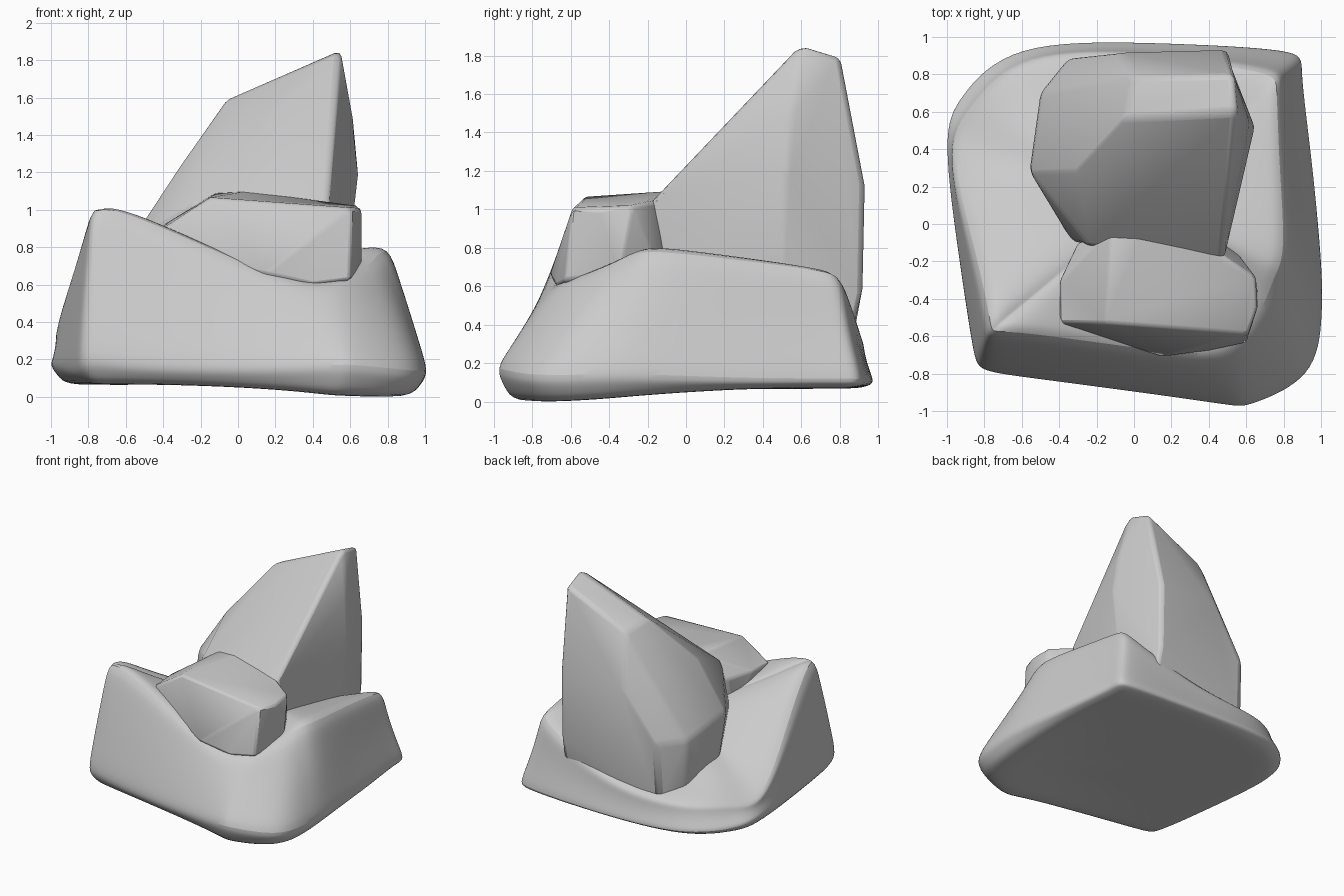
import bpy, bmesh, math
from mathutils import Vector

if "Cube" in bpy.data.objects:
    bpy.data.objects.remove(bpy.data.objects["Cube"])


def finish(bm, name, angle):
    bmesh.ops.recalc_face_normals(bm, faces=bm.faces[:])
    me = bpy.data.meshes.new(name)
    bm.to_mesh(me)
    bm.free()
    ob = bpy.data.objects.new(name, me)
    bpy.context.collection.objects.link(ob)
    bpy.ops.object.select_all(action='DESELECT')
    ob.select_set(True)
    bpy.context.view_layer.objects.active = ob
    bpy.ops.object.shade_smooth_by_angle(angle=math.radians(angle))
    return ob


def boulder(name, pts, width):
    """Chipped stone: convex hull of its corners with worn edges."""
    bm = bmesh.new()
    for p in pts:
        bm.verts.new(p)
    bmesh.ops.convex_hull(bm, input=bm.verts[:])
    loose = [v for v in bm.verts if not v.link_faces]
    bmesh.ops.delete(bm, geom=loose, context='VERTS')
    bmesh.ops.dissolve_limit(bm, angle_limit=math.radians(8),
                             verts=bm.verts[:], edges=bm.edges[:])
    ob = finish(bm, name, 35)
    bev = ob.modifiers.new("worn_edges", 'BEVEL')
    bev.width, bev.segments = width, 2
    bev.limit_method, bev.angle_limit = 'ANGLE', math.radians(18)
    return ob


# Base rock: stations around the rim, (foot x, y, z, rim x, y, z)
stations = [
    (1.0, -.2, .14, .80, -.12, .78), (.95, .35, .12, .78, .3, .735),
    (.89, .8, .12, .76, .70, .68), (.80, .925, .11, .67, .81, .61),
    (.1, .965, .10, .1, .89, .36), (-.6, .935, .12, -.54, .87, .32),
    (-.91, .68, .14, -.83, .62, .31), (-1.0, .42, .17, -.96, .37, .32),
    (-.93, -.2, .16, -.86, -.1, .69), (-.86, -.66, .17, -.78, -.46, .98),
    (-.79, -.78, .21, -.75, -.57, .99), (-.5, -.83, .18, -.60, -.58, .99),
    (.1, -.91, .16, .0, -.66, .73), (.5, -.965, .17, .36, -.69, .61),
    (.64, -.955, .17, .56, -.62, .63), (.93, -.8, .14, .69, -.43, .70),
    (1.0, -.5, .14, .75, -.28, .765)]
bm = bmesh.new()
hollow = Vector((.05, .1, .62))
rings = [[] for _ in range(6)]
for s in stations:
    foot, rim = Vector(s[:3]), Vector(s[3:])

    def low(k):
        d = max(0, (foot.x - foot.y) * k - .4) / 1.1
        return foot.x * k, foot.y * k, .07 - .07 * min(1, d) ** 1.5

    waist = foot.lerp(rim, .5)
    if foot.y < 0:
        waist.xy *= 1.02
    inner = rim.lerp(hollow, .35)
    if rim.x > .6:                      # broad shoulder on the right side
        inner.z = rim.z - .01
    elif rim.x < -.7 and rim.y > -.2:   # fuller slope on the left side
        inner.z += .07
    for ring, p in zip(rings, (low(.5), low(.9), foot, waist, rim, inner)):
        ring.append(bm.verts.new(p))
n = len(stations)
for a, b in zip(rings, rings[1:]):
    for i in range(n):
        j = (i + 1) % n
        bm.faces.new((a[i], a[j], b[j], b[i]))
for ring, c in ((rings[0], (0, 0, .07)), (rings[5], hollow)):
    mid = bm.verts.new(c)
    for i in range(n):
        bm.faces.new((ring[i], ring[(i + 1) % n], mid))
crease = bm.edges.layers.float.new("crease_edge")
for ring, value in ((rings[1], .3), (rings[2], .35), (rings[4], .35)):
    for i in range(n):
        bm.edges.get((ring[i], ring[(i + 1) % n]))[crease] = value
base = finish(bm, "base_rock", 60)
sub = base.modifiers.new("soften", 'SUBSURF')
sub.levels = sub.render_levels = 3

# Pull the cage outward so the softened surface still meets the stations
target = [v.co.copy() for v in base.data.vertices]
for _ in range(3):
    ev = base.evaluated_get(bpy.context.evaluated_depsgraph_get())
    now = [ev.data.vertices[i].co.copy() for i in range(len(target))]
    for v, t, c in zip(base.data.vertices, target, now):
        v.co += (t - c) * .6
    base.data.update()
    base.update_tag()
    bpy.context.view_layer.update()

# Tall leaning shard at the back
boulder("tall_rock", [
    (.55, .60, 1.86), (.53, .80, 1.80), (.50, .55, 1.81), (-.05, .57, 1.60),
    (.0, .79, 1.55), (-.07, .915, 1.15), (.5, .93, 1.12), (-.31, .29, 1.23),
    (-.35, .885, .75), (-.50, .70, .75), (-.56, .28, .85), (.645, .52, 1.22),
    (.62, .54, 1.47), (.60, .42, .75), (.48, -.19, 1.03), (-.24, -.12, 1.03),
    (-.33, -.1, .7), (-.3, -.05, .4), (.46, -.12, .5), (-.52, .35, .3),
    (-.49, .7, .33), (-.36, .86, .28), (.5, .92, .6), (.5, .87, .38),
    (.55, .5, .4)], .03)

# Low slab resting in the front notch
boulder("small_rock", [
    (-.15, -.53, 1.065), (.61, -.59, 1.01), (.66, -.45, 1.0), (.65, -.28, 1.02),
    (.45, -.15, 1.045), (.05, -.01, 1.1), (-.12, -.02, 1.09), (-.40, -.31, .92),
    (-.40, -.53, .90), (-.30, -.10, .9), (.15, -.71, .66), (.4, -.68, .6),
    (.60, -.635, .625), (.66, -.35, .66), (.52, -.11, .62), (-.3, -.2, .5),
    (0, -.1, .5), (-.28, -.56, .75)], .025)
